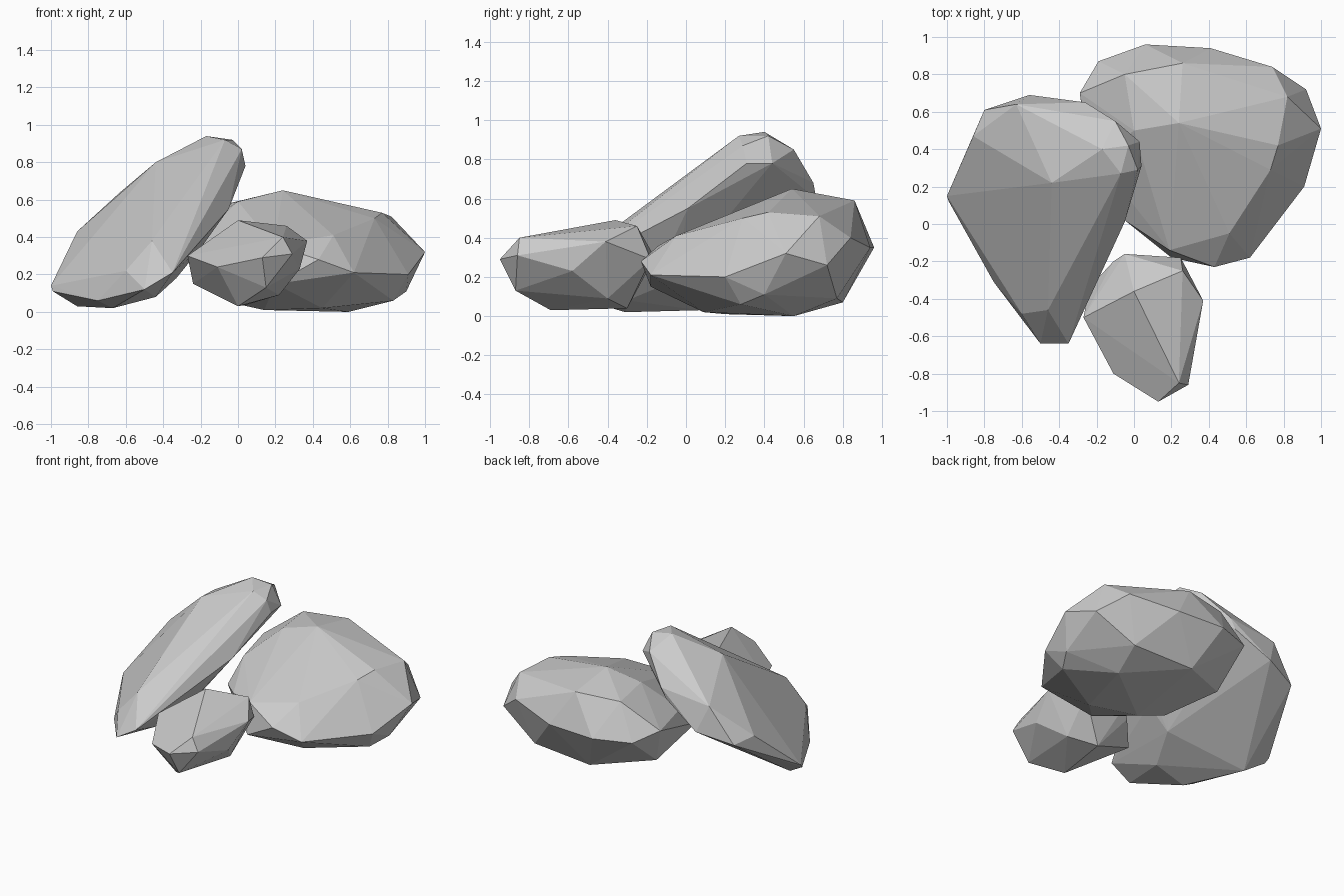
import bpy
import bmesh

default_cube = bpy.data.objects.get("Cube")
if default_cube:
    bpy.data.objects.remove(default_cube, do_unlink=True)


def make_material(name, colour):
    material = bpy.data.materials.new(name)
    material.use_nodes = True
    material.diffuse_color = colour
    material.node_tree.nodes["Principled BSDF"].inputs["Base Color"].default_value = colour
    return material


def make_rock(name, material, *corner_groups):
    """Wrap a convex, flat-faced boulder around its crown, rim and base corners."""
    bm = bmesh.new()
    for group in corner_groups:
        for corner in group:
            bm.verts.new(corner)
    bmesh.ops.convex_hull(bm, input=bm.verts[:])
    # Drop corners that ended up inside the boulder
    loose = [v for v in bm.verts if not v.link_faces]
    bmesh.ops.delete(bm, geom=loose, context="VERTS")
    # Merge nearly coplanar triangles into broad facets
    bmesh.ops.dissolve_limit(bm, angle_limit=0.03, verts=bm.verts[:], edges=bm.edges[:])
    bmesh.ops.recalc_face_normals(bm, faces=bm.faces[:])
    mesh = bpy.data.meshes.new(name)
    bm.to_mesh(mesh)
    bm.free()
    mesh.materials.append(material)
    rock = bpy.data.objects.new(name, mesh)
    bpy.context.scene.collection.objects.link(rock)
    return rock


stone_grey = make_material("stone grey", (.6, .6, .6, 1))

# Slab leaning up from the right against the large boulder
slab_crown = [
    (-.17, .4, .94), (-.07, .27, .92), (-.03, .42, .92), (.02, .29, .87),
    (.04, .31, .78), (.03, .44, .78), (-.1, .55, .85), (-.26, .65, .68),
    (-.3, .65, .61), (-.44, .22, .8), (-.63, .64, .64), (-.56, .69, .46),
]
slab_rim = [
    (-.86, .47, .43), (-.8, .61, .4), (-1, .15, .14), (-.75, -.31, .06),
    (-.6, -.48, .22), (-.46, -.46, .38), (-.5, -.64, .12), (-.35, -.64, .21),
    (-.05, .01, .55),
]
slab_base = [
    (-.67, -.31, .02), (-.86, .07, .03), (-.44, -.3, .08), (-.33, -.06, .18),
    (-.2, -.09, .34), (-.99, .12, .11),
]
make_rock("leaning_slab", stone_grey, slab_crown, slab_rim, slab_base)

# Large boulder at the back
boulder_crown = [
    (.24, .54, .65), (.77, .42, .53), (.82, .68, .51), (.26, .86, .59),
    (-.05, .8, .58), (0, .5, .59), (.51, -.05, .41), (.73, .29, .5),
    (.19, -.14, .36),
]
boulder_rim = [
    (1, .51, .32), (.92, .72, .26), (.91, .2, .2), (.62, -.18, .21),
    (.43, -.23, .28), (-.05, .02, .3), (-.22, .2, .25), (-.2, .35, .4),
    (-.29, .7, .4), (-.19, .87, .35), (.06, .96, .35), (.41, .94, .35),
    (.74, .84, .4),
]
boulder_base = [
    (.59, .55, 0), (.14, .2, .01), (.45, .09, .02), (-.04, .26, .05),
    (.9, .4, .11), (.83, .28, .06), (.19, .8, .07), (.64, .77, .09),
    (-.19, .6, .13), (.2, -.18, .15),
]
make_rock("large_boulder", stone_grey, boulder_crown, boulder_rim, boulder_base)

# Small stone at the front
stone_crown = [
    (0, -.36, .49), (.26, -.25, .46), (.37, -.41, .38), (.24, -.85, .4),
]
stone_rim = [
    (.13, -.95, .29), (.29, -.86, .31), (-.11, -.8, .24), (-.27, -.5, .3),
    (-.11, -.2, .25), (-.05, -.16, .3), (.25, -.18, .29), (.33, -.58, .23),
]
stone_base = [
    (.15, -.87, .13), (0, -.69, .03), (-.24, -.34, .15), (.05, -.3, .04),
    (.22, -.4, .09),
]
make_rock("small_stone", stone_grey, stone_crown, stone_rim, stone_base)
